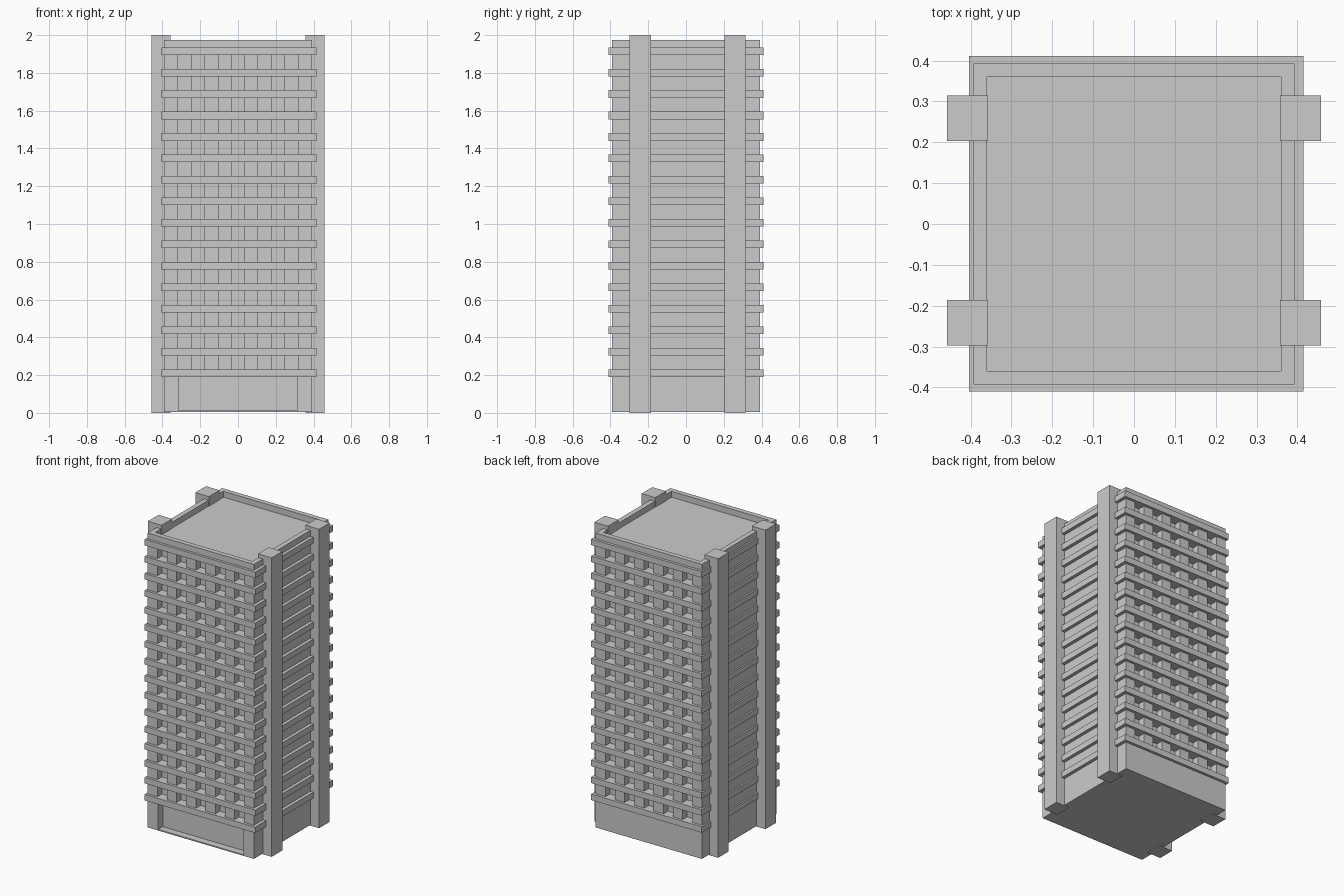
import bpy, bmesh
from mathutils import Matrix, Vector

if "Cube" in bpy.data.objects:
    bpy.data.objects.remove(bpy.data.objects["Cube"])


def boxes(name, items):
    """One object made of boxes given as (x0, x1, y0, y1, z0, z1)."""
    bm = bmesh.new()
    for x0, x1, y0, y1, z0, z1 in items:
        centre = Vector((x0 + x1, y0 + y1, z0 + z1)) / 2
        size = Matrix.Diagonal((x1 - x0, y1 - y0, z1 - z0, 1))
        bmesh.ops.create_cube(bm, size=1, matrix=Matrix.Translation(centre) @ size)
    mesh = bpy.data.meshes.new(name)
    bm.to_mesh(mesh)
    bm.free()
    obj = bpy.data.objects.new(name, mesh)
    bpy.context.collection.objects.link(obj)
    return obj


W = 0.393        # half width of the tower
GLASS = 0.345    # depth of the window plane
BASE = 0.005
ROOF = 1.925
TOP = 1.975
INNER = 0.36     # inside of the parapet

# main volume up to the roof deck
boxes("tower_core", [(-W, W, -GLASS, GLASS, BASE, ROOF)])

# parapet around the recessed roof
boxes("parapet", [(-W, W, -W, -INNER, 1.9, TOP), (-W, W, INNER, W, 1.9, TOP),
                  (-W, -INNER, -INNER, INNER, ROOF, TOP),
                  (INNER, W, -INNER, INNER, ROOF, TOP)])

# vertical piers between the windows, front and back
cell = 2 * W / 11
for name, y0, y1 in (("front_piers", -W, -GLASS), ("back_piers", GLASS, W)):
    boxes(name, [(-W + 2 * i * cell, -W + (2 * i + 1) * cell, y0, y1, 0.2, 1.91)
                 for i in range(6)])

# ground floor: solid at the back, recessed entrance at the front
boxes("back_base", [(-W, W, GLASS, W, BASE, 0.2)])
boxes("entrance_surround", [(-W, -0.315, -W, -GLASS, BASE, 0.2),
                            (0.315, W, -W, -GLASS, BASE, 0.2),
                            (-0.315, 0.315, -W, -GLASS, BASE, 0.013)])

# floor bands wrapping the tower
boxes("floor_bands", [(-0.404, 0.415, -0.41, 0.411, z - 0.02, z + 0.02)
                      for z in (0.21 + i * 0.1137 for i in range(16))])

# full-height side columns
boxes("side_columns", [(min(s * 0.357, s * 0.458), max(s * 0.357, s * 0.458),
                        y, y + 0.112, 0, 2)
                       for s in (-1, 1) for y in (-0.298, 0.203)])
